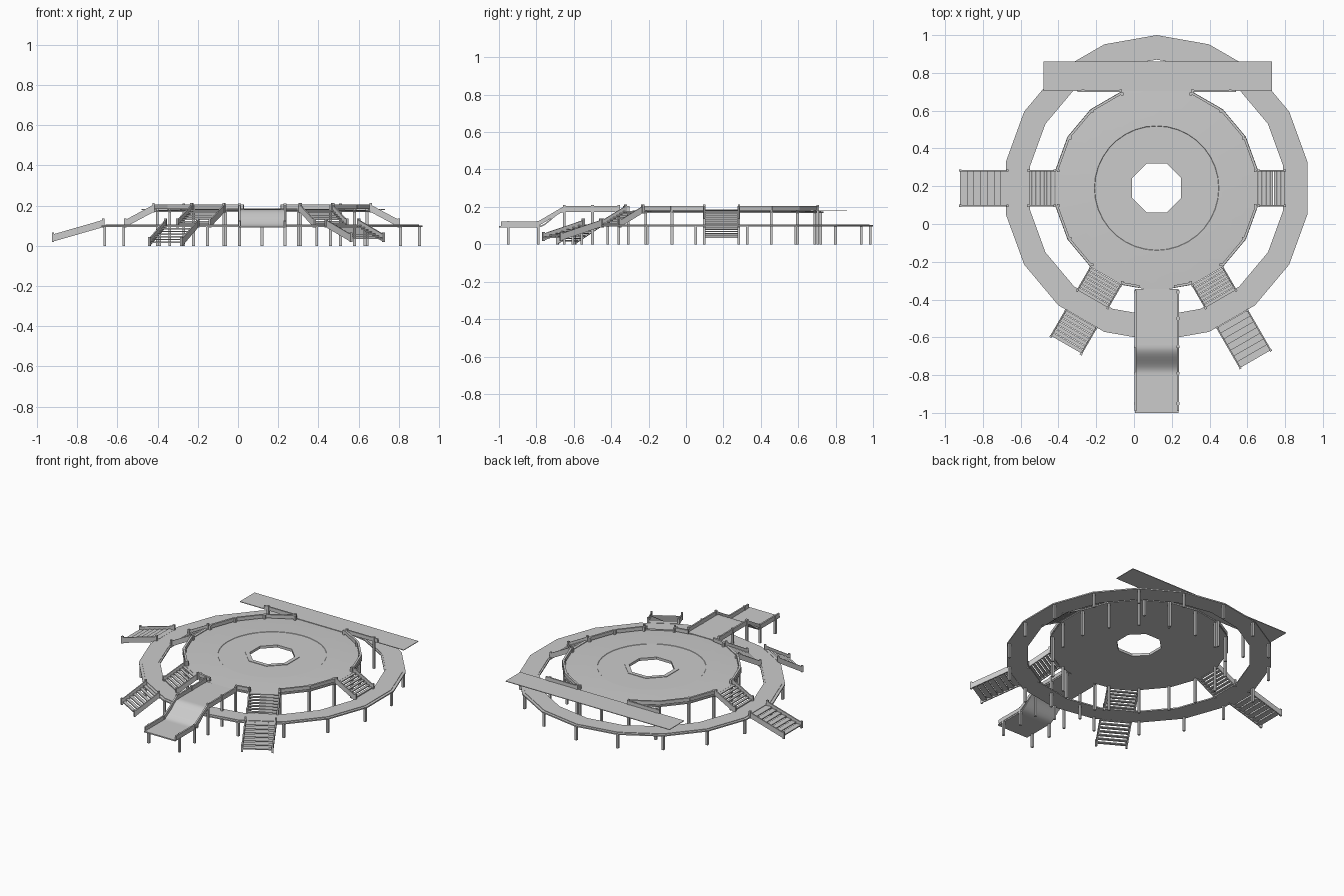
import bpy, bmesh, math
from mathutils import Vector

if "Cube" in bpy.data.objects:
    bpy.data.objects.remove(bpy.data.objects["Cube"])

CX, CY = 0.12, 0.19          # centre of the round decks
RING_Z, DECK_Z = 0.105, 0.18


def material(name, value):
    m = bpy.data.materials.new(name)
    m.use_nodes = True
    colour = (value, value, value, 1)
    m.diffuse_color = colour
    m.node_tree.nodes["Principled BSDF"].inputs["Base Color"].default_value = colour
    return m


GREY = material("grey", 0.6)


def finish(name, bm, smooth=False):
    bmesh.ops.recalc_face_normals(bm, faces=bm.faces)
    me = bpy.data.meshes.new(name)
    bm.to_mesh(me)
    bm.free()
    me.materials.append(GREY)
    ob = bpy.data.objects.new(name, me)
    bpy.context.collection.objects.link(ob)
    if smooth:
        bpy.ops.object.select_all(action='DESELECT')
        bpy.context.view_layer.objects.active = ob
        ob.select_set(True)
        bpy.ops.object.shade_smooth_by_angle(angle=math.radians(30))
    return ob


def beam(bm, p, q, width, low, high):
    """Box from p to q, reaching from low to high about that line."""
    p, q = Vector(p), Vector(q)
    d = q - p
    side = Vector((-d.y, d.x, 0)).normalized() * width / 2
    ends = []
    for c in (p, q):
        ends.append([bm.verts.new(c + s * side + Vector((0, 0, z)))
                     for s, z in ((-1, low), (1, low), (1, high), (-1, high))])
    a, b = ends
    bm.faces.new(a)
    bm.faces.new(b)
    for i in range(4):
        j = (i + 1) % 4
        bm.faces.new((a[i], a[j], b[j], b[i]))


def post(bm, x, y, top, size=0.014):
    beam(bm, (x - size / 2, y, 0), (x + size / 2, y, 0), size, 0, top)


def polar(r, deg, z=0.0):
    """Point around the deck centre, zero degrees at the back."""
    a = math.radians(deg)
    return Vector((CX + r * math.sin(a), CY + r * math.cos(a), z))


def ring_plate(name, loops, smooth=False):
    """Closed plate from concentric polygons (sides, radius, height)."""
    bm = bmesh.new()
    steps, rows = 144, []
    for n, r, z in loops:
        row = []
        for i in range(steps):
            t = 360 * i / steps
            off = 22.5 if n == 8 else 0
            k = math.radians((t - off) % (360 / n)) - math.pi / n
            row.append(bm.verts.new(polar(r * math.cos(math.pi / n) / math.cos(k), t, z)))
        rows.append(row)
    for a, b in zip(rows, rows[1:] + rows[:1]):
        for i in range(steps):
            j = (i + 1) % steps
            bm.faces.new((a[i], a[j], b[j], b[i]))
    return finish(name, bm, smooth)


# Lower ring walkway with a slightly sunk border
ring_plate("lower_walkway", [(18, 0.81, 0.094), (18, 0.81, 0.102), (18, 0.792, 0.102),
                             (18, 0.792, RING_Z), (18, 0.69, RING_Z), (18, 0.69, 0.102),
                             (18, 0.68, 0.102), (18, 0.68, 0.094)])

# Upper deck: gentle outer cone, flat middle, octagonal opening with lip
ring_plate("upper_deck", [(18, 0.545, 0.168), (18, 0.545, 0.176), (36, 0.44, 0.181),
                          (36, 0.33, 0.184), (36, 0.328, 0.182), (8, 0.168, 0.182),
                          (8, 0.168, 0.185), (8, 0.14, 0.185), (8, 0.14, 0.168)], True)

# Posts under both decks
bm = bmesh.new()
for i in range(18):
    p = polar(0.795, i * 20)
    post(bm, p.x, p.y, 0.1)
    p = polar(0.53, i * 20)
    if i != 9:
        post(bm, p.x, p.y, 0.172 if i == 0 else 0.205)
finish("deck_posts", bm)

# Stair flights: angle, start and end radius, start and end height, tread fill
bm_steps, bm_rails = bmesh.new(), bmesh.new()
HALF = 0.093


def flight(deg, r0, r1, z0, z1, count, fill):
    out = polar(1, deg) - polar(0, deg)
    across = Vector((-out.y, out.x, 0))
    run, drop = (r1 - r0) / count, (z1 - z0) / count
    for i in range(count):
        r, z = r0 + i * run, z0 + (i + 0.5) * drop
        beam(bm_steps, polar(r, deg, z), polar(r + run * fill, deg, z),
             HALF * 2, -0.004, 0.003)
    for s in (-1, 1):
        a = polar(r0, deg, z0) + across * s * HALF
        b = polar(r1, deg, z1) + across * s * HALF
        beam(bm_rails, a, b, 0.008, -0.012, 0.024)
        for p in (a, b):
            end = Vector((p.x, p.y, 0))
            beam(bm_rails, end - out * 0.006, end + out * 0.006, 0.012,
                 max(0, p.z - 0.015), p.z + 0.032)


for deg in (90, 270, 150, 210):
    flight(deg, 0.54, 0.68, DECK_Z, RING_Z, 7, 0.86)
flight(210, 0.80, 0.96, RING_Z, 0.012, 7, 0.86)
flight(150, 0.80, 1.045, RING_Z, 0.033, 7, 1.0)
flight(270, 0.79, 1.04, RING_Z, 0.033, 7, 1.0)
finish("stair_treads", bm_steps)
finish("stair_rails", bm_rails)

# Rail around the upper deck, open at the stairs, the chute and the back platform
bm = bmesh.new()


def clear(deg):
    return min(abs((deg - g + 180) % 360 - 180) for g in (90, 150, 180, 210, 270)) > 9.9 \
        and 20 <= deg <= 340


for i in range(36):
    if clear(i * 10 + 5):
        continue


def edge_point(deg):
    k = math.radians(deg % 20 - 10)
    return polar(0.537 * math.cos(math.radians(10)) / math.cos(k), deg, DECK_Z)


for d in range(0, 360, 2):
    if clear(d) and clear(d + 2):
        beam(bm, edge_point(d), edge_point(d + 2), 0.013, 0.002, 0.025)
finish("deck_rail", bm)

# Long platform at the back with its rails and posts
bm = bmesh.new()
beam(bm, (-0.48, 0.782, DECK_Z), (0.73, 0.782, DECK_Z), 0.156, -0.002, 0.002)
finish("back_platform", bm)
bm = bmesh.new()
for s in (-1, 1):
    beam(bm, (CX + s * 0.185, 0.705, DECK_Z), (CX + s * 0.42, 0.705, DECK_Z), 0.01, 0.002, 0.025)
    for x in (0.19, 0.39):
        post(bm, CX + s * x, 0.705, 0.21)
finish("back_platform_rails", bm)

# Chute: smooth S-shaped surface leading to a low landing
bm = bmesh.new()
Y_LOW, Y_HIGH = -0.79, -0.65
rows = []
count = 40
for i in range(count + 1):
    y = -1 + 0.655 * i / count
    t = min(1, max(0, (y - Y_LOW) / (Y_HIGH - Y_LOW)))
    z = 0.098 + (DECK_Z - 0.098) * t * t * (3 - 2 * t)
    rows.append([bm.verts.new((CX + s * 0.115, y, z - h))
                 for s, h in ((-1, 0), (1, 0), (1, 0.008), (-1, 0.008))])
for a, b in zip(rows, rows[1:]):
    for i in range(4):
        j = (i + 1) % 4
        bm.faces.new((a[i], a[j], b[j], b[i]))
bm.faces.new(rows[0])
bm.faces.new(rows[-1])
finish("chute", bm, True)

# Chute rails and posts
bm = bmesh.new()
path = [(-0.99, 0.098), (Y_LOW, 0.098), (Y_HIGH, DECK_Z), (-0.36, DECK_Z)]
for s in (-1, 1):
    x = CX + s * 0.113
    for (y0, z0), (y1, z1) in zip(path, path[1:]):
        beam(bm, (x, y0, z0), (x, y1, z1), 0.01, 0, 0.025)
    for y, top in ((-0.95, 0.125), (Y_LOW, 0.125), (Y_HIGH, 0.21), (-0.5, 0.21), (-0.36, 0.21)):
        post(bm, x, y, top)
finish("chute_rails", bm)
